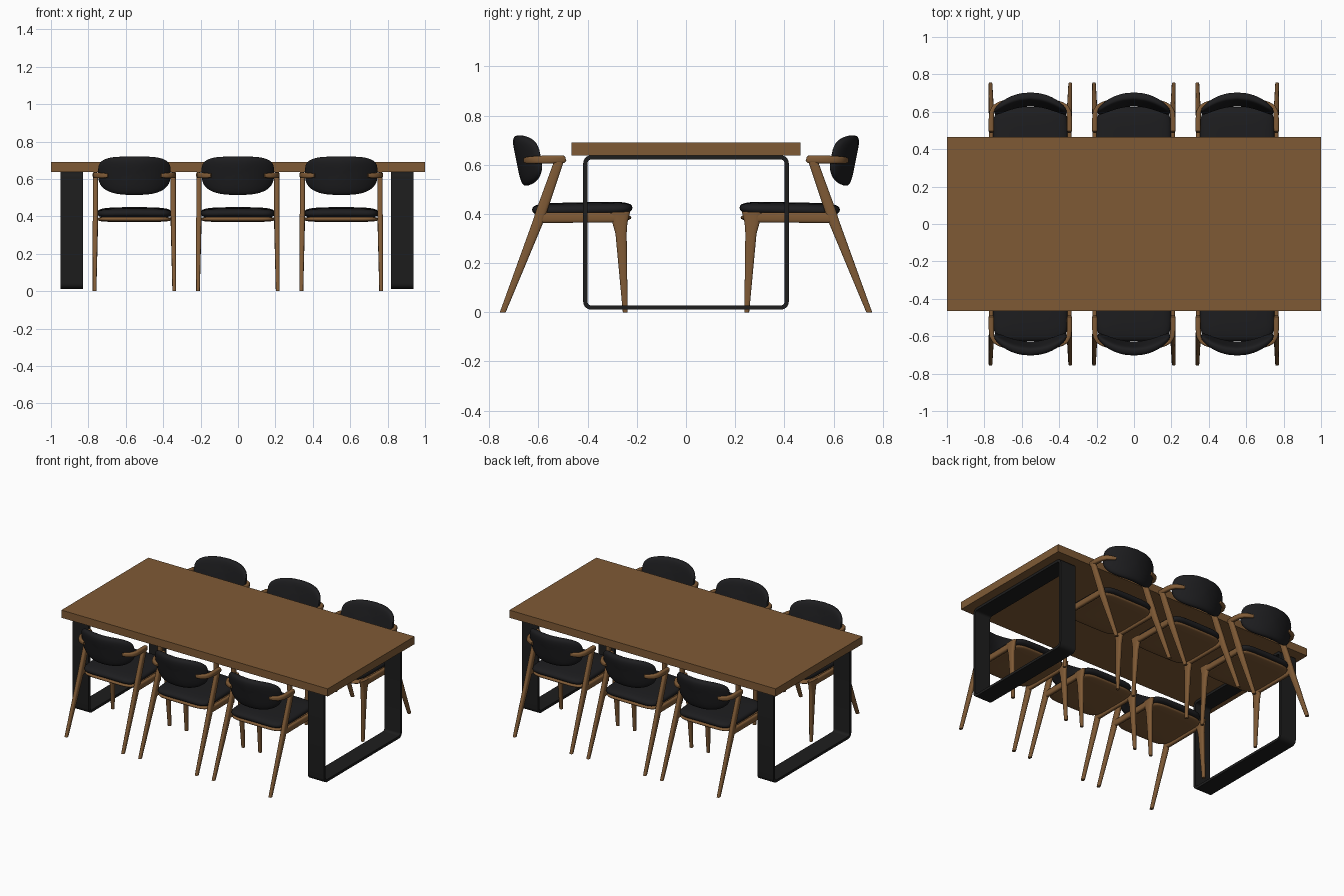
import bpy, bmesh, math
from mathutils import Vector, Matrix

if "Cube" in bpy.data.objects:
    bpy.data.objects.remove(bpy.data.objects["Cube"])


def material(name, rgb):
    m = bpy.data.materials.new(name)
    m.diffuse_color = (*rgb, 1)
    m.use_nodes = True
    m.node_tree.nodes["Principled BSDF"].inputs["Base Color"].default_value = m.diffuse_color
    return m


WOOD = material("brown wood", (0.212, 0.102, 0.036))
FABRIC = material("black upholstery", (0.0125, 0.0125, 0.014))
METAL = material("black metal", (0.0125, 0.0125, 0.0125))


def finish(bm, name, mat, angle=40):
    bmesh.ops.recalc_face_normals(bm, faces=bm.faces)
    for f in bm.faces:
        f.smooth = True
    me = bpy.data.meshes.new(name)
    bm.to_mesh(me)
    bm.free()
    me.set_sharp_from_angle(angle=math.radians(angle))
    me.materials.append(mat)
    return me


def place(name, me, matrix=Matrix(), mirror=False):
    ob = bpy.data.objects.new(name, me)
    bpy.context.collection.objects.link(ob)
    ob.matrix_world = matrix
    if mirror:
        ob.modifiers.new("mirror", 'MIRROR')
    return ob


def power(c, n):
    return math.copysign(abs(c) ** (2 / n), c)


def loft(bm, rings):
    for a, b in zip(rings, rings[1:]):
        for i in range(len(a)):
            j = (i + 1) % len(a)
            bm.faces.new((a[i], a[j], b[j], b[i]))


def sweep(name, path, side, mat=WOOD, sides=16):
    """Rounded bar; path rows are (point, half size along side, half size across)."""
    bm = bmesh.new()
    side = Vector(side)
    pts = [Vector(p[0]) for p in path]
    rings = []
    for i, (_, a, b) in enumerate(path):
        t = (pts[min(i + 1, len(pts) - 1)] - pts[max(i - 1, 0)]).normalized()
        n = t.cross(side).normalized()
        s = n.cross(t)
        ring = []
        for k in range(sides):
            w = 2 * math.pi * (k + 0.5) / sides
            p = pts[i] + s * a * power(math.cos(w), 3.2) + n * b * power(math.sin(w), 3.2)
            if pts[i].z == 0:
                p.z = 0          # feet are cut flat on the floor
            ring.append(bm.verts.new(p))
        rings.append(ring)
    loft(bm, rings)
    bm.faces.new(rings[0])
    bm.faces.new(rings[-1])
    return finish(bm, name, mat)


def pillow(name, outline, shape, mat, sides=48):
    """Padded panel: outline(angle) -> (u, v); shape(u, v, w) -> point, w from -1 to 1."""
    bm = bmesh.new()
    levels = [(0.1, -1), (0.3, -1), (0.5, -1)]
    for d in range(-75, 76, 15):
        a = math.radians(d)
        levels.append((power(math.cos(a), 6), power(math.sin(a), 2.6)))
    levels += [(0.5, 1), (0.3, 1), (0.1, 1)]
    edge = [outline(2 * math.pi * k / sides) for k in range(sides)]
    rings = [[bm.verts.new(shape(u * r, v * r, w)) for u, v in edge] for r, w in levels]
    loft(bm, rings)
    for ring, w in ((rings[0], -1), (rings[-1], 1)):
        centre = bm.verts.new(shape(0, 0, w))
        for k in range(sides):
            bm.faces.new((ring[k], ring[(k + 1) % sides], centre))
    return finish(bm, name, mat, 60)


# table top
bm = bmesh.new()
bmesh.ops.create_cube(bm, size=1, matrix=Matrix.Translation((0, 0, 0.664)) @ Matrix.Diagonal((2, 0.932, 0.052, 1)))
place("table_top", finish(bm, "table_top", WOOD))


# table leg loops: flat metal band bent into a rounded rectangle
def rounded_rect(hy, z0, z1, r):
    out = []
    for cy, cz, a in ((hy - r, z1 - r, 0), (r - hy, z1 - r, 90), (r - hy, z0 + r, 180), (hy - r, z0 + r, 270)):
        for k in range(7):
            w = math.radians(a + 15 * k)
            out.append((cy + r * math.cos(w), cz + r * math.sin(w)))
    return out


bm = bmesh.new()
outer, inner = rounded_rect(0.418, 0.011, 0.638, 0.032), rounded_rect(0.401, 0.028, 0.621, 0.016)
rings = [[bm.verts.new((x, y, z)) for y, z in prof]
         for x, prof in ((-0.06, outer), (0.06, outer), (0.06, inner), (-0.06, inner))]
loft(bm, rings + [rings[0]])
leg_loop = finish(bm, "table_leg_loop", METAL)
for x in (-0.889, 0.879):
    place("table_leg_loop", leg_loop, Matrix.Translation((x, 0, 0)))

# chair frame, right half (mirrored); the chair's back is towards -y
X = (1, 0, 0)
rear_leg = sweep("rear_leg", [
    ((0.213, -0.745, 0), 0.010, 0.013),
    ((0.209, -0.605, 0.36), 0.014, 0.021),
    ((0.208, -0.588, 0.41), 0.014, 0.022),
    ((0.208, -0.515, 0.618), 0.014, 0.019)], X)
front_leg = sweep("front_leg", [
    ((0.213, -0.247, 0), 0.010, 0.010),
    ((0.209, -0.264, 0.32), 0.014, 0.023),
    ((0.208, -0.268, 0.36), 0.014, 0.030),
    ((0.208, -0.270, 0.408), 0.014, 0.044)], X)
side_rail = sweep("side_rail", [
    ((0.208, -0.60, 0.384), 0.013, 0.021),
    ((0.208, -0.26, 0.386), 0.013, 0.021)], X)
armrest = sweep("armrest", [
    ((0.209, -0.489, 0.624), 0.009, 0.008),
    ((0.209, -0.496, 0.622), 0.016, 0.014),
    ((0.209, -0.56, 0.621), 0.017, 0.014),
    ((0.206, -0.60, 0.620), 0.016, 0.013),
    ((0.192, -0.627, 0.619), 0.015, 0.012),
    ((0.168, -0.643, 0.618), 0.014, 0.010),
    ((0.142, -0.655, 0.618), 0.010, 0.007)], (0, 0, 1))


# seat board, seat cushion and curved back pad
def seat_outline(w):
    return 0.199 * power(math.cos(w), 6), 0.204 * power(math.sin(w), 6)


def back_outline(w):
    s = math.sin(w)
    up = s > 0
    n = 3.6 if up else 2.8
    return 0.194 * power(math.cos(w), n), (0.088 if up else 0.116) * power(s, n)


seat_board = pillow("seat_board", seat_outline,
                    lambda u, v, w: (u, v * 0.97 - 0.42, 0.385 + 0.015 * w), WOOD)
cushion = pillow("seat_cushion", seat_outline,
                 lambda u, v, w: (u, v - 0.422, 0.421 + 0.026 * w + 0.02 * v - 0.1 * u * u), FABRIC)
back_pad = pillow("back_pad", back_outline,
                  lambda u, v, w: (u, -0.668 + 1.85 * u * u - 0.2 * v + 0.024 * w, 0.631 + v + 0.005 * w), FABRIC)

parts = [("rear_leg", rear_leg, True), ("front_leg", front_leg, True), ("side_rail", side_rail, True),
         ("armrest", armrest, True), ("seat_board", seat_board, False),
         ("seat_cushion", cushion, False), ("back_pad", back_pad, False)]

# three chairs on each long side
for turn in (0, math.pi):
    for x in (-0.554, -0.001, 0.552):
        m = Matrix.Translation((x, 0, 0)) @ Matrix.Rotation(turn, 4, 'Z')
        for name, me, mirrored in parts:
            place("chair_" + name, me, m, mirrored)
